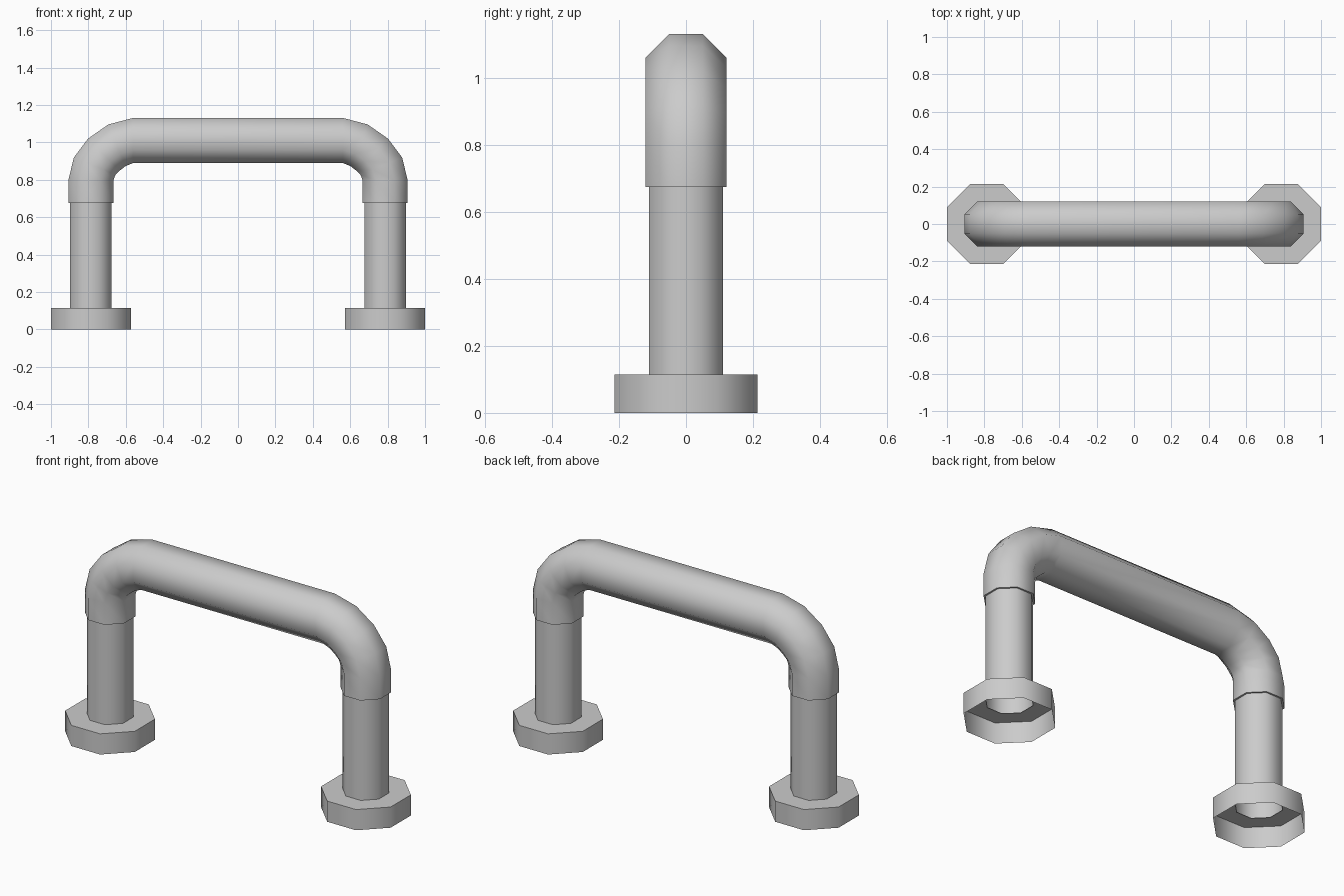
import bpy, bmesh
from math import cos, sin, radians, pi
from mathutils import Vector

if "Cube" in bpy.data.objects:
    bpy.data.objects.remove(bpy.data.objects["Cube"])

SIDES = 8
APOTHEM = cos(pi / SIDES)  # radii below are measured to the flats
LEG_X = 0.787


def loft(name, rings):
    """Skin octagonal rings given as (centre, radius to flat, outward normal)."""
    bm = bmesh.new()
    loops = []
    for centre, radius, normal in rings:
        r = radius / APOTHEM
        loop = []
        for i in range(SIDES):
            a = 2 * pi * (i + 0.5) / SIDES
            loop.append(bm.verts.new(Vector(centre) + r * cos(a) * Vector(normal)
                                     + Vector((0, r * sin(a), 0))))
        loops.append(loop)
    for a, b in zip(loops, loops[1:]):
        for i in range(SIDES):
            j = (i + 1) % SIDES
            bm.faces.new((a[i], a[j], b[j], b[i]))
    # upward loft along a +x normal already faces outward
    if rings[0][2][0] < 0:
        bmesh.ops.reverse_faces(bm, faces=bm.faces[:])
    mesh = bpy.data.meshes.new(name)
    bm.to_mesh(mesh)
    bm.free()
    obj = bpy.data.objects.new(name, mesh)
    bpy.context.collection.objects.link(obj)
    bpy.ops.object.select_all(action='DESELECT')
    obj.select_set(True)
    bpy.context.view_layer.objects.active = obj
    bpy.ops.object.shade_smooth_by_angle(angle=radians(50))
    return obj


# Posts and hollow foot flanges, open underneath
for side, s in (("left", -1), ("right", 1)):
    x_axis = (1, 0, 0)
    loft(side + "_foot_flange", [((s * LEG_X, 0, 0), 0.214, x_axis),
                                 ((s * LEG_X, 0, 0.115), 0.214, x_axis),
                                 ((s * LEG_X, 0, 0.115), 0.111, x_axis)])
    loft(side + "_post", [((s * LEG_X, 0, 0.105), 0.111, x_axis),
                          ((s * LEG_X, 0, 0.69), 0.111, x_axis)])

# Bent top rail: centreline of one bend, mirrored for the other
TUBE = 0.1205
bend = [(LEG_X, 0.675, 0), (LEG_X, 0.797, 0), (0.766, 0.874, 22.5),
        (0.717, 0.935, 45), (0.647, 0.985, 67.5), (0.561, 1.0105, 90)]
half = [(x, z, cos(radians(t)), sin(radians(t))) for x, z, t in bend]
rings = [((-x, 0, z), TUBE, (-c, 0, s)) for x, z, c, s in half]
rings += [((x, 0, z), TUBE, (c, 0, s)) for x, z, c, s in reversed(half)]
# narrow lips closing the sleeve ends onto the posts
rings.insert(0, (rings[0][0], 0.111, rings[0][2]))
rings.append((rings[-1][0], 0.111, rings[-1][2]))
loft("top_rail", rings)
